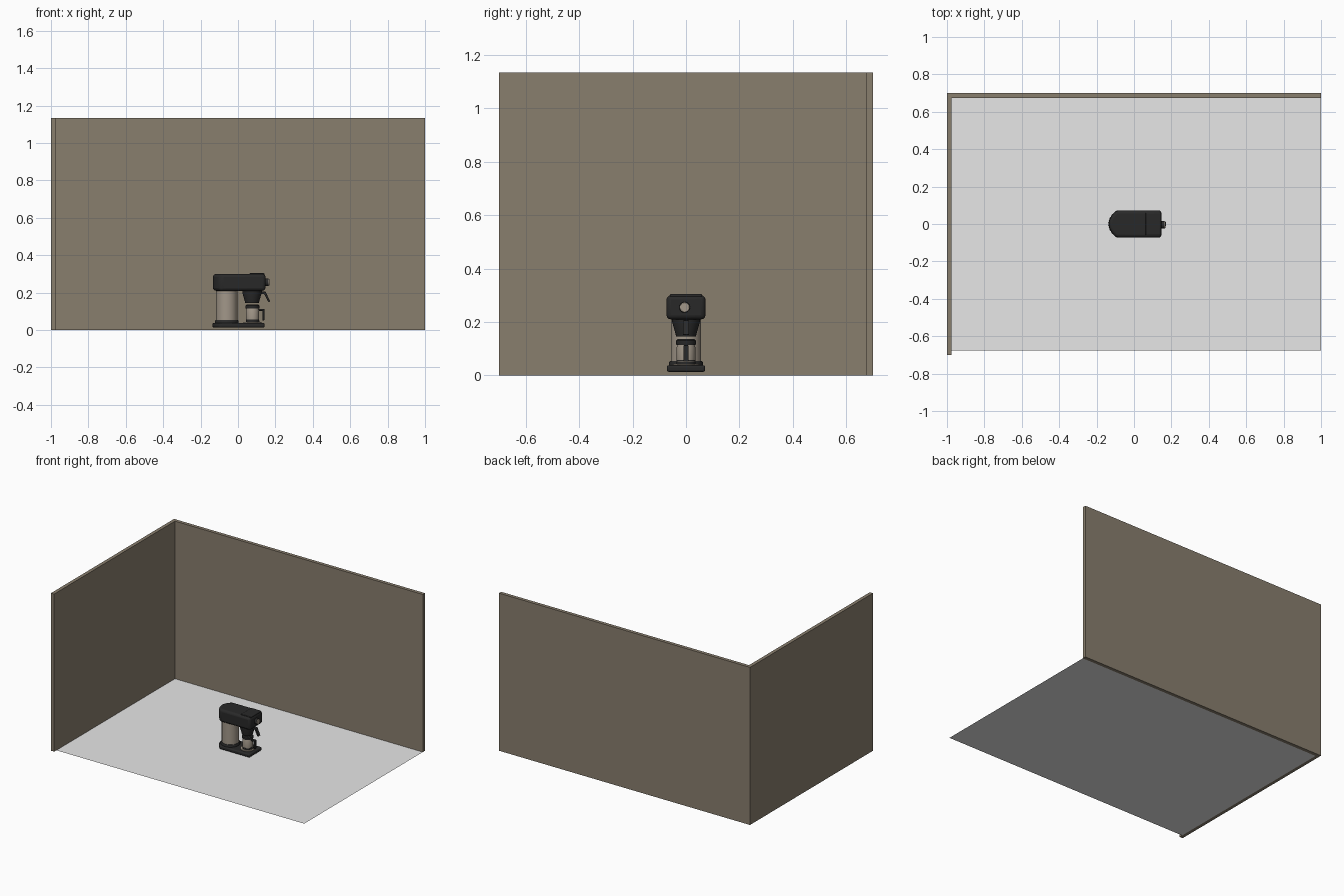
import bpy, bmesh, math
from mathutils import Vector

cube = bpy.data.objects.get("Cube")
if cube:
    bpy.data.objects.remove(cube, do_unlink=True)


def material(name, r, g, b):
    m = bpy.data.materials.new(name)
    m.use_nodes = True
    m.diffuse_color = (r, g, b, 1)
    m.node_tree.nodes["Principled BSDF"].inputs["Base Color"].default_value = (r, g, b, 1)
    return m


WALL = material("wall taupe", 0.25, 0.21, 0.155)
FLOOR = material("floor grey", 0.8, 0.8, 0.8)
BLACK = material("black plastic", 0.022, 0.022, 0.022)
STEEL = material("warm steel", 0.36, 0.31, 0.25)


def finish(name, bm, mat, bevel=0, smooth=True):
    bmesh.ops.recalc_face_normals(bm, faces=bm.faces)
    mesh = bpy.data.meshes.new(name)
    bm.to_mesh(mesh)
    bm.free()
    ob = bpy.data.objects.new(name, mesh)
    bpy.context.collection.objects.link(ob)
    mesh.materials.append(mat)
    if bevel:
        mod = ob.modifiers.new("Bevel", "BEVEL")
        mod.width, mod.segments = bevel, 3
        mod.limit_method, mod.angle_limit = "ANGLE", math.radians(35)
    if smooth:
        bpy.ops.object.select_all(action="DESELECT")
        ob.select_set(True)
        bpy.context.view_layer.objects.active = ob
        bpy.ops.object.shade_smooth_by_angle(angle=math.radians(35))
    return ob


def box(name, lo, hi, mat, bevel=0):
    bm = bmesh.new()
    bmesh.ops.create_cube(bm, size=1)
    lo, hi = Vector(lo), Vector(hi)
    for v in bm.verts:
        v.co = (lo + hi) / 2 + v.co * (hi - lo)
    return finish(name, bm, mat, bevel, smooth=bevel > 0)


def prism(name, outline, axis, start, end, mat, bevel=0):
    """Extrude an outline along z (outline in x, y) or y (outline in x, z)."""
    bm = bmesh.new()
    place = (lambda a, b: (a, b, start)) if axis == "z" else (lambda a, b: (a, start, b))
    face = bm.faces.new([bm.verts.new(place(a, b)) for a, b in outline])
    shift = (0, 0, end - start) if axis == "z" else (0, end - start, 0)
    new = bmesh.ops.extrude_face_region(bm, geom=[face])["geom"]
    bmesh.ops.translate(bm, vec=shift, verts=[v for v in new if isinstance(v, bmesh.types.BMVert)])
    return finish(name, bm, mat, bevel)


def turned(name, profile, x, mat, sides=40):
    """Closed solid of revolution about a vertical axis from (radius, z) pairs."""
    bm = bmesh.new()
    rings = []
    for r, z in profile:
        rings.append([bm.verts.new((x + r * math.cos(i * math.tau / sides),
                                    r * math.sin(i * math.tau / sides), z)) for i in range(sides)])
    for a, b in zip(rings, rings[1:]):
        for i in range(sides):
            j = (i + 1) % sides
            bm.faces.new((a[i], a[j], b[j], b[i]))
    bm.faces.new(rings[0])
    bm.faces.new(rings[-1])
    return finish(name, bm, mat)


def round_back(x_back, x_front, half, depth, steps=12):
    """Plan outline with a bowed back end and a square front end."""
    pts = [(x_front, -half), (x_front, half)]
    for i in range(steps + 1):
        y = half * (1 - 2 * i / steps)
        pts.append((x_back + depth * (y / half) ** 2, y))
    return pts


# Room shell
box("side_wall", (-1, -0.7, 0), (-0.975, 0.7, 1.135), WALL)
box("back_wall", (-0.975, 0.675, 0), (1, 0.7, 1.135), WALL)
bm = bmesh.new()
bm.faces.new([bm.verts.new(p) for p in
              ((-0.975, -0.675, 0), (1, -0.675, 0), (1, 0.675, 0), (-0.975, 0.675, 0))])
finish("floor", bm, FLOOR, smooth=False)

# Machine body
prism("base", round_back(-0.136, 0.142, 0.072, 0.04), "z", 0.013, 0.038, BLACK, 0.008)
turned("column_collar", [(0.064, 0.036), (0.064, 0.048), (0.06, 0.054)], -0.06, BLACK)
turned("column", [(0.057, 0.05), (0.057, 0.215)], -0.06, STEEL)
prism("head", round_back(-0.134, 0.147, 0.073, 0.04), "z", 0.21, 0.3, BLACK, 0.016)
box("head_lid", (0.062, -0.06, 0.29), (0.142, 0.06, 0.305), BLACK, 0.005)

# Front knob, turned along x
for name, r, x0, x1, mat in (("knob", 0.02, 0.14, 0.164, BLACK), ("knob_cap", 0.018, 0.16, 0.168, STEEL)):
    bm = bmesh.new()
    bmesh.ops.create_cone(bm, cap_ends=True, segments=32, radius1=r, radius2=r, depth=x1 - x0)
    for v in bm.verts:
        v.co = (v.co.z + (x0 + x1) / 2, v.co.y - 0.005, v.co.x + 0.255)
    finish(name, bm, mat, 0.002)

# Filter holder and its bent handle
turned("filter_holder", [(0.037, 0.145), (0.039, 0.155), (0.052, 0.2), (0.052, 0.215)], 0.075, BLACK)
prism("filter_handle", [(0.11, 0.205), (0.148, 0.205), (0.172, 0.152), (0.162, 0.15),
                        (0.14, 0.192), (0.11, 0.192)], "y", -0.012, 0.012, BLACK, 0.003)

# Cup on its warming plate
turned("warming_plate", [(0.048, 0.036), (0.048, 0.043)], 0.078, STEEL)
turned("cup_foot", [(0.036, 0.043), (0.036, 0.05)], 0.078, BLACK)
turned("cup", [(0.034, 0.049), (0.035, 0.06), (0.035, 0.105), (0.031, 0.118)], 0.078, STEEL)
turned("cup_band", [(0.0355, 0.052), (0.0355, 0.057)], 0.078, BLACK)
turned("cup_lid", [(0.036, 0.114), (0.037, 0.118), (0.037, 0.13), (0.032, 0.136)], 0.078, BLACK)
prism("cup_handle", [(0.11, 0.113), (0.141, 0.113), (0.141, 0.052), (0.131, 0.052),
                     (0.131, 0.103), (0.11, 0.103)], "y", -0.01, 0.01, BLACK, 0.002)
